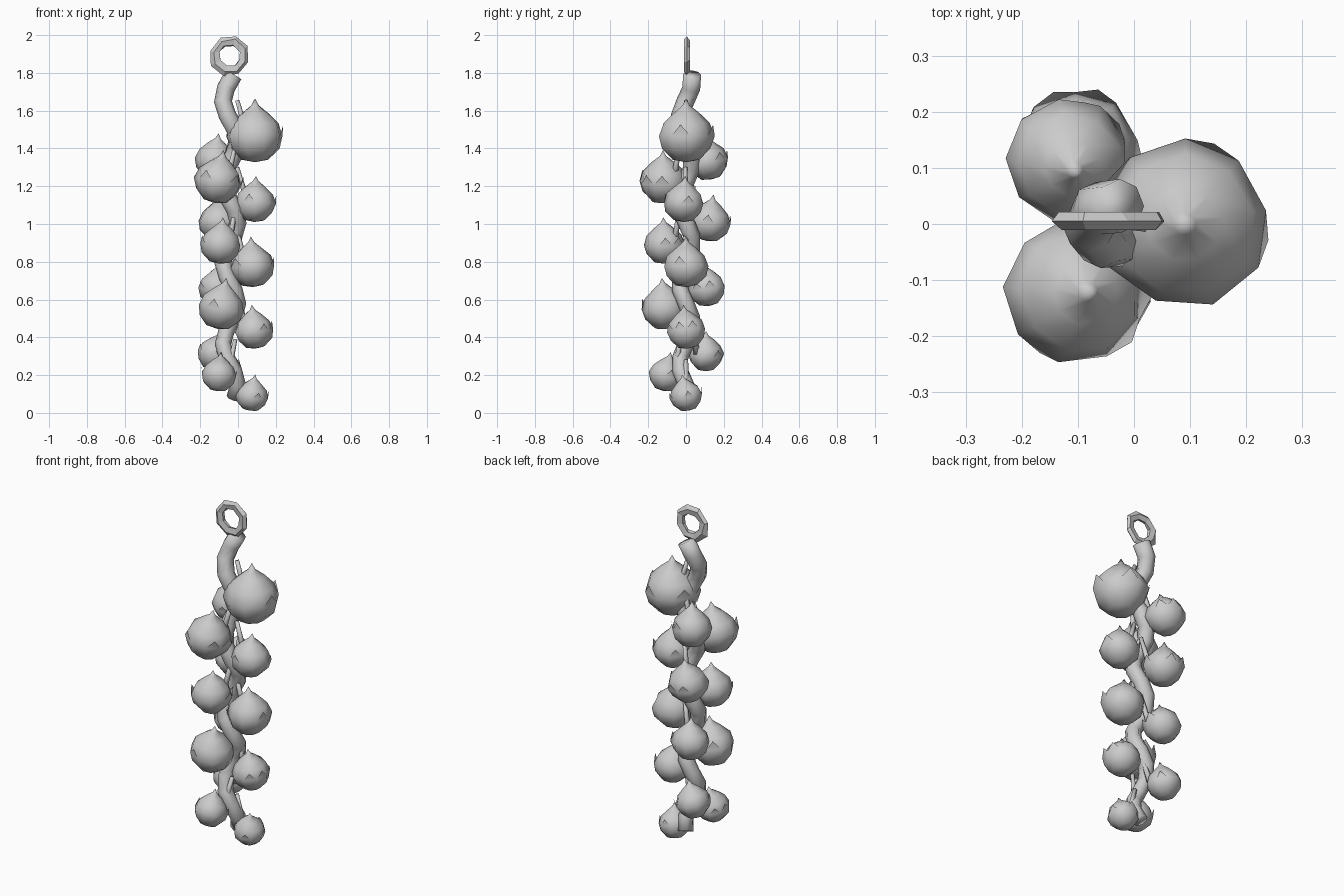
import bpy, math, random
from mathutils import Vector, Matrix

if "Cube" in bpy.data.objects:
    bpy.data.objects.remove(bpy.data.objects["Cube"])

random.seed(4)


def mesh_object(name, verts, faces, smooth=True):
    me = bpy.data.meshes.new(name)
    me.from_pydata(verts, [], faces)
    me.polygons.foreach_set("use_smooth", [smooth] * len(faces))
    ob = bpy.data.objects.new(name, me)
    bpy.context.collection.objects.link(ob)
    return ob


def tube(name, points, radii, sides):
    """Sweep a polygon along upward-running points, with capped ends."""
    pts = [Vector(p) for p in points]
    verts, faces = [], []
    for i, p in enumerate(pts):
        d = (pts[min(i + 1, len(pts) - 1)] - pts[max(i - 1, 0)]).normalized()
        u = Vector((0, 1, 0)).cross(d).normalized()
        v = d.cross(u)
        for k in range(sides):
            a = 2 * math.pi * k / sides
            verts.append(p + radii[i] * (u * math.cos(a) + v * math.sin(a)))
    for i in range(len(pts) - 1):
        for k in range(sides):
            a, b = i * sides + k, i * sides + (k + 1) % sides
            faces.append((a, b, b + sides, a + sides))
    faces.append(tuple(reversed(range(sides))))
    faces.append(tuple(range(len(verts) - sides, len(verts))))
    return mesh_object(name, verts, faces)


def core(z):
    a = 2 * math.pi * (z - 0.15) / 0.43
    return Vector((-0.04 + 0.04 * math.cos(a), -0.035 * math.sin(a), z))


# Bulb: low-poly lathe with papery, slightly uneven skin
PROFILE = [(0.5, -0.86), (0.9, -0.45), (1.03, 0.0), (0.86, 0.48), (0.46, 0.86), (0.14, 1.12)]


def bulb(name, centre, r, lean):
    sides = 9
    turn = random.uniform(0, 0.7)
    rot = Matrix.Rotation(lean[0], 3, 'X') @ Matrix.Rotation(lean[1], 3, 'Y')
    verts = [Vector((0, 0, -0.95))]
    for pr, pz in PROFILE:
        for k in range(sides):
            a = turn + 2 * math.pi * k / sides
            j = pr * random.uniform(0.97, 1.05)
            verts.append(Vector((j * math.cos(a), j * math.sin(a), pz)))
    verts.append(Vector((0, 0, 1.38)))
    top = len(verts) - 1
    faces = []
    for k in range(sides):
        n = (k + 1) % sides
        faces.append((0, 1 + n, 1 + k))
        for i in range(len(PROFILE) - 1):
            a, b = 1 + i * sides + k, 1 + i * sides + n
            faces.append((a, b, b + sides, a + sides))
        faces.append((top - sides + k, top - sides + n, top))
    # Loose flakes of skin lifting from the shoulder
    for k in random.sample(range(sides), 3):
        a, b = 1 + 2 * sides + k, 1 + 2 * sides + (k + 1) % sides
        tip = (verts[a] + verts[b]) * 0.54 + Vector((0, 0, 0.42))
        verts.append(tip)
        faces.append((a, b, len(verts) - 1))
    c = Vector(centre)
    mesh_object(name, [c + rot @ (v * r) for v in verts], faces)


# x, y, z, radius down the spiral: right, back, front, repeating
BULBS = [
    (0.09, 0.0, 1.465, 0.145), (-0.12, 0.115, 1.335, 0.107), (-0.105, -0.12, 1.225, 0.122),
    (0.09, -0.01, 1.11, 0.105), (-0.10, 0.125, 1.01, 0.107), (-0.09, -0.115, 0.89, 0.106),
    (0.075, 0.0, 0.775, 0.115), (-0.105, 0.11, 0.66, 0.10), (-0.09, -0.115, 0.555, 0.118),
    (0.085, 0.0, 0.435, 0.10), (-0.12, 0.105, 0.31, 0.092), (-0.10, -0.105, 0.20, 0.09),
    (0.075, 0.0, 0.09, 0.084),
]
for i, (x, y, z, r) in enumerate(BULBS):
    lean = (0, 0) if i == 0 else (random.uniform(-0.2, 0.2), random.uniform(-0.1, 0.25))
    bulb(f"bulb_{i + 1}", (x, y, z), r, lean)
    # Thin stem from the bulb up into the main braid
    start = Vector((x * 0.55, y * 0.55, z))
    end = Vector((x * 0.05 - 0.01, y * 0.3, z + 0.19))
    tube(f"stem_{i + 1}", [start, start.lerp(end, 0.5), end], [0.018, 0.015, 0.012], 5)

# Main twisted stalk
zs = [0.08 + 1.71 * i / 24 for i in range(25)]
tube("main_stalk", [core(z) for z in zs], [0.042 + 0.006 * i / 24 for i in range(25)], 8)

# Hanging loop
bpy.ops.mesh.primitive_torus_add(major_radius=0.081, minor_radius=0.028,
                                 major_segments=8, minor_segments=5,
                                 location=(-0.045, 0.005, 1.89),
                                 rotation=(math.pi / 2, 0.3, 0))
loop = bpy.context.object
loop.name = "hanging_loop"
loop.scale = (1, 1, 0.6)
for v in loop.data.vertices:
    v.co.x += random.uniform(-0.006, 0.006)
    v.co.y += random.uniform(-0.006, 0.006)
